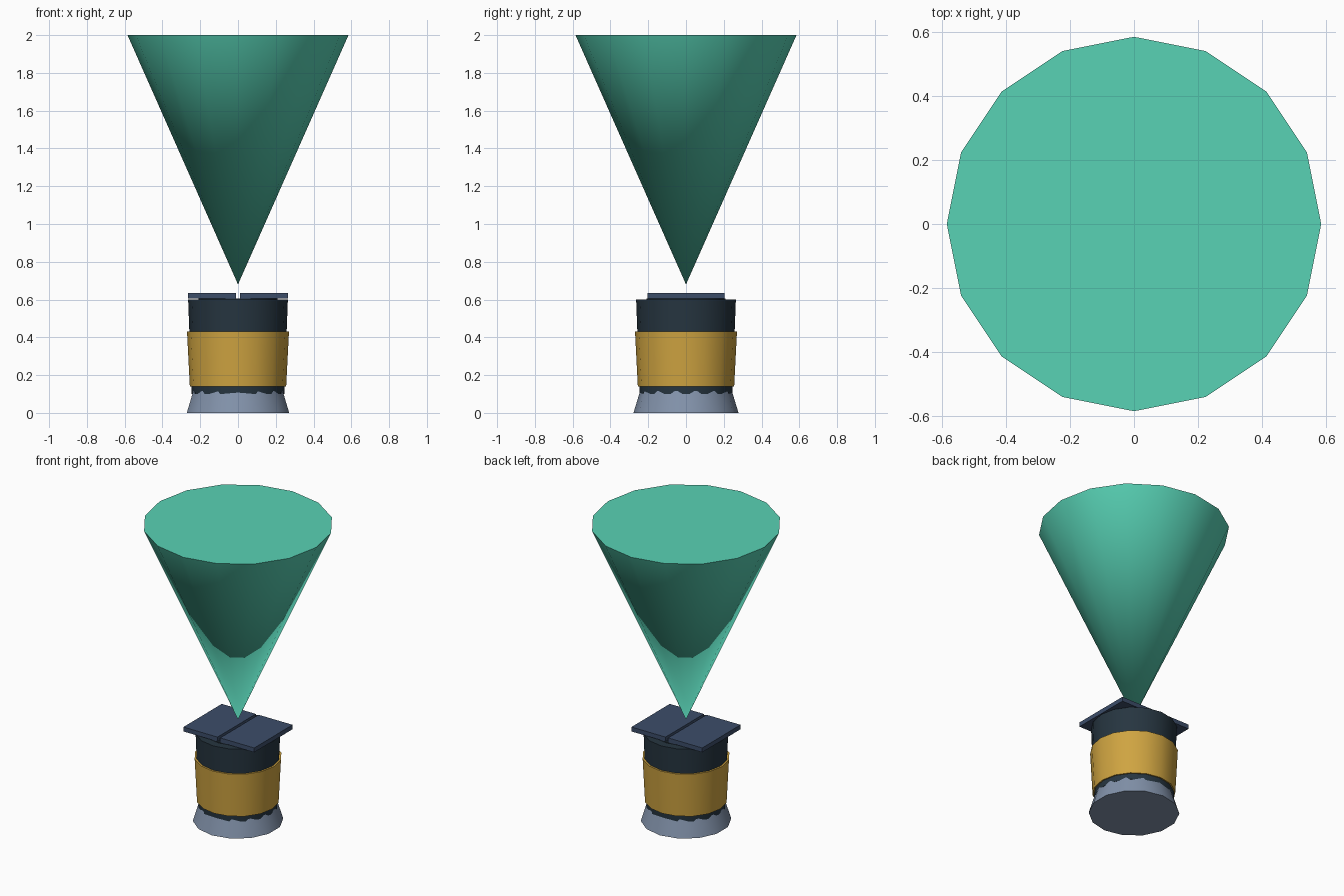
import bpy
import bmesh
from math import pi, radians

cube = bpy.data.objects.get("Cube")
if cube:
    bpy.data.objects.remove(cube, do_unlink=True)


def material(name, hex_code):
    """Flat material from an sRGB hex code, converted to linear."""
    rgb = [int(hex_code[i:i + 2], 16) / 255 for i in (0, 2, 4)]
    lin = [c / 12.92 if c <= 0.04045 else ((c + 0.055) / 1.055) ** 2.4 for c in rgb]
    mat = bpy.data.materials.new(name)
    mat.use_nodes = True
    mat.diffuse_color = (*lin, 1)
    mat.node_tree.nodes["Principled BSDF"].inputs["Base Color"].default_value = (*lin, 1)
    return mat


def finish(bm, name, mat, smooth=True):
    bmesh.ops.recalc_face_normals(bm, faces=bm.faces)
    mesh = bpy.data.meshes.new(name)
    bm.to_mesh(mesh)
    bm.free()
    mesh.materials.append(mat)
    obj = bpy.data.objects.new(name, mesh)
    bpy.context.collection.objects.link(obj)
    if smooth:
        bpy.ops.object.select_all(action="DESELECT")
        obj.select_set(True)
        bpy.context.view_layer.objects.active = obj
        bpy.ops.object.shade_smooth_by_angle(angle=radians(30))
    return obj


def frustum(name, mat, sides, z0, r0, z1, r1, turn=0):
    """Capped upright cone section with its first corner at angle turn."""
    bm = bmesh.new()
    bmesh.ops.create_cone(bm, cap_ends=True, segments=sides,
                          radius1=r0, radius2=r1, depth=z1 - z0)
    # the primitive starts its first corner on the +y axis
    for v in bm.verts:
        v.co.z += (z0 + z1) / 2
    obj = finish(bm, name, mat)
    if turn:
        obj.rotation_euler.z = turn
    return obj


def box(name, mat, size, centre):
    bm = bmesh.new()
    bmesh.ops.create_cube(bm, size=1)
    for v in bm.verts:
        v.co = [v.co[i] * size[i] + centre[i] for i in range(3)]
    return finish(bm, name, mat, smooth=False)


teal = material("beam teal", "58D2B5")
gold = material("band gold", "CFA441")
slate = material("foot slate", "8292AA")
dark = material("body charcoal", "263540")
navy = material("flap navy", "3C4D69")

# Flared foot, tapered body and the band around it
frustum("foot", slate, 14, 0, 0.278, 0.115, 0.243)
frustum("body", dark, 16, 0.1, 0.245, 0.6, 0.264)
frustum("band", gold, 16, 0.14, 0.255, 0.432, 0.27)

# Raised lid seat carrying a pair of flaps with a slot between them
frustum("lid_seat", dark, 16, 0.59, 0.21, 0.606, 0.21)
for side, label in ((-1, "right"), (1, "left")):
    box(label + "_flap", navy, (0.255, 0.41, 0.03), (side * 0.1375, 0, 0.62))

# Light beam widening upward from a point above the slot
frustum("beam", teal, 16, 0.68, 0, 2, 0.585)
